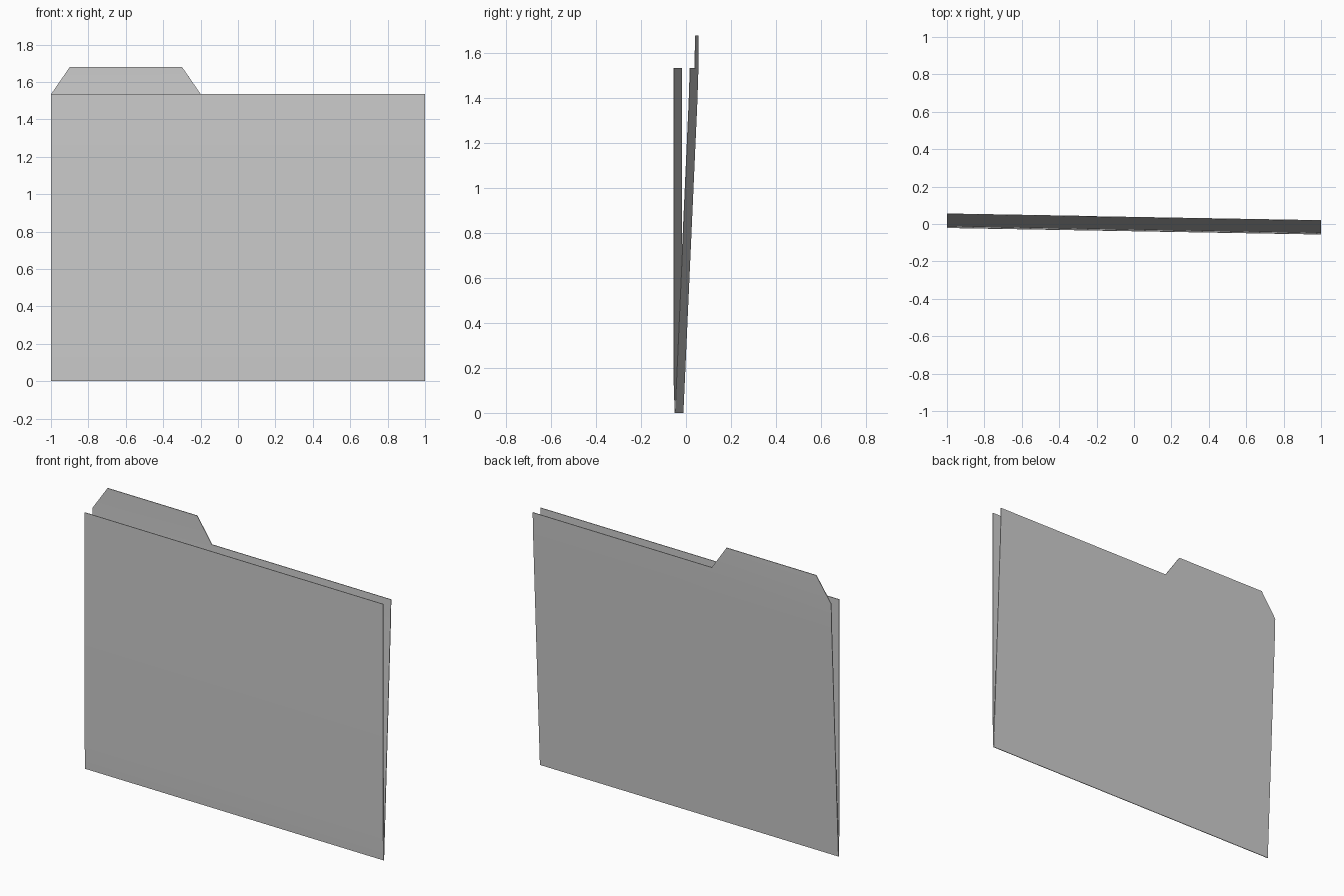
import bpy, bmesh, math
from mathutils import Matrix

cube = bpy.data.objects.get("Cube")
if cube:
    bpy.data.objects.remove(cube, do_unlink=True)

THICK = 0.004
TOP, TAB_TOP = 1.535, 1.68
TURN = Matrix.Rotation(math.radians(-1.0), 4, 'Z')

grey = bpy.data.materials.new("card_grey")
grey.use_nodes = True
colour = (0.6, 0.6, 0.6, 1)
grey.diffuse_color = colour
grey.node_tree.nodes["Principled BSDF"].inputs["Base Color"].default_value = colour


def card(name, profile, tab=None):
    """Sheet swept along x from a (y, z) profile, with an optional tab above its last row."""
    bm = bmesh.new()
    xs = [-1, -0.2, 1] if tab else [-1, 1]
    rows = [[bm.verts.new((x, y, z)) for x in xs] for y, z in profile]
    for low, high in zip(rows, rows[1:]):
        for i in range(len(xs) - 1):
            bm.faces.new((low[i], low[i + 1], high[i + 1], high[i]))
    if tab:
        y, z = tab
        right, left = (bm.verts.new((x, y, z)) for x in (-0.9, -0.3))
        bm.faces.new((rows[-1][0], rows[-1][1], left, right))
    mesh = bpy.data.meshes.new(name)
    bm.to_mesh(mesh)
    bm.free()
    mesh.transform(TURN)
    mesh.materials.append(grey)
    obj = bpy.data.objects.new(name, mesh)
    bpy.context.collection.objects.link(obj)
    solid = obj.modifiers.new("thickness", 'SOLIDIFY')
    solid.thickness = THICK
    solid.offset = 0
    bpy.ops.object.select_all(action='DESELECT')
    obj.select_set(True)
    bpy.context.view_layer.objects.active = obj
    bpy.ops.object.modifier_apply(modifier=solid.name)
    bpy.ops.object.shade_smooth_by_angle(angle=math.radians(30))
    return obj


# Upright front cover, bending slightly into the fold at the bottom
card("front_cover", [(-0.031, 0), (-0.036, 0.15), (-0.037, TOP)])

# Leaning back cover with the index tab standing upright on its right
card("back_cover", [(-0.031, 0), (0.031, 1.38), (0.036, TOP)], tab=(0.037, TAB_TOP))

# Narrow spine closing the fold
bpy.ops.mesh.primitive_cube_add(size=1, location=(0, -0.031, THICK / 2))
spine = bpy.context.object
spine.name = "fold_spine"
spine.data.transform(Matrix.Diagonal((2, THICK, THICK, 1)))
spine.data.transform(TURN)
spine.data.materials.append(grey)
